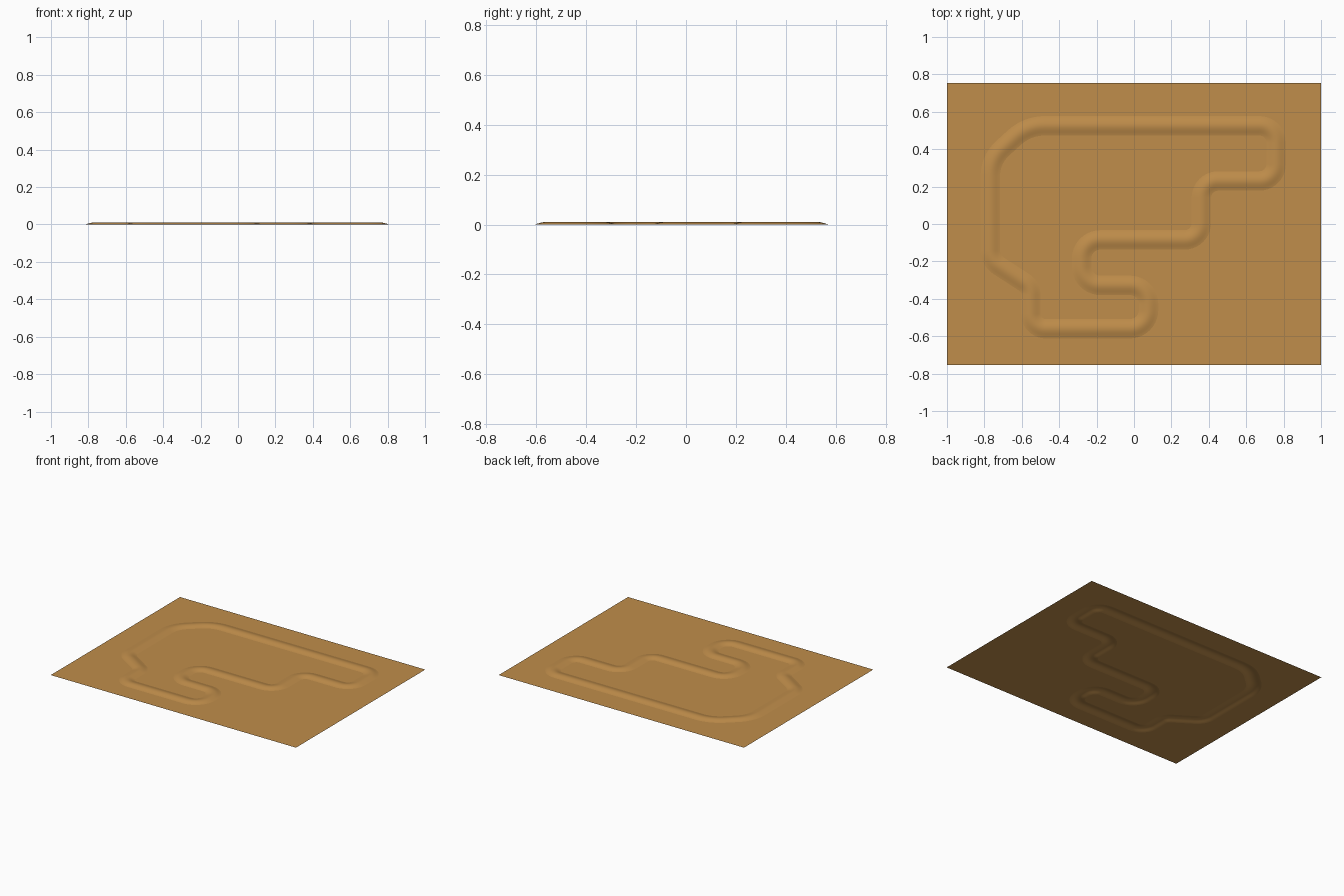
import bpy, bmesh, math
from mathutils import Vector

if "Cube" in bpy.data.objects:
    bpy.data.objects.remove(bpy.data.objects["Cube"])

WIDTH, DEPTH = 2.0, 1.506
HALF, HEIGHT, STEPS = 0.052, 0.011, 12

mat = bpy.data.materials.new("tan cardboard")
mat.diffuse_color = (0.53, 0.27, 0.07, 1)
mat.use_nodes = True
mat.node_tree.nodes["Principled BSDF"].inputs["Base Color"].default_value = mat.diffuse_color

# centre line corners of the closed bead: x, y, bend radius
corners = [(-0.57, 0.525, 0.24), (0.76, 0.525, 0.09), (0.76, 0.23, 0.09),
           (0.36, 0.23, 0.09), (0.36, -0.085, 0.09), (-0.28, -0.085, 0.1),
           (-0.28, -0.328, 0.1), (0.078, -0.328, 0.1), (0.078, -0.56, 0.1),
           (-0.552, -0.56, 0.08), (-0.552, -0.335, 0.08), (-0.768, -0.195, 0.1),
           (-0.768, 0.345, 0.2)]


def rounded_path(pts):
    """Points with normals along the loop, each corner an arc."""
    path = []
    n = len(pts)
    for i, (x, y, r) in enumerate(pts):
        p = Vector((x, y))
        a = (p - Vector(pts[i - 1][:2])).normalized()
        b = (Vector(pts[(i + 1) % n][:2]) - p).normalized()
        turn = math.atan2(a.x * b.y - a.y * b.x, a.dot(b))
        side = 1 if turn > 0 else -1
        start = p - a * r * math.tan(abs(turn) / 2)
        left = Vector((-a.y, a.x))
        centre = start + left * r * side
        for k in range(11):
            t = turn * k / 10
            nrm = Vector((left.x * math.cos(t) - left.y * math.sin(t),
                          left.x * math.sin(t) + left.y * math.cos(t)))
            path.append((centre - nrm * r * side, nrm))
    return path


bm = bmesh.new()

# raised bead swept along the path, with a soft rounded profile
rings = []
for p, nrm in rounded_path(corners):
    ring = []
    for k in range(STEPS + 1):
        s = 2 * k / STEPS - 1
        q = p + nrm * HALF * s
        ring.append(bm.verts.new((q.x, q.y, HEIGHT * math.cos(s * math.pi / 2) ** 1.4
                                  if abs(s) < 1 else 0)))
    rings.append(ring)
for i, ring in enumerate(rings):
    prev = rings[i - 1]
    for k in range(STEPS):
        f = bm.faces.new((prev[k], prev[k + 1], ring[k + 1], ring[k]))
        f.smooth = True


# flat sheet inside and outside the bead
def loop_edges(k):
    return [bm.edges.get((rings[i - 1][k], rings[i][k])) for i in range(len(rings))]


rim = [bm.verts.new((sx * WIDTH / 2, sy * DEPTH / 2, 0))
       for sx, sy in ((-1, -1), (1, -1), (1, 1), (-1, 1))]
rim_edges = [bm.edges.new((rim[i - 1], rim[i])) for i in range(4)]
# left side of this clockwise path is the outside
for edges in (loop_edges(STEPS) + rim_edges, loop_edges(0)):
    bmesh.ops.triangle_fill(bm, edges=edges, use_beauty=True, normal=(0, 0, 1))
for f in bm.faces:
    f.normal_update()
    if f.normal.z < 0:
        f.normal_flip()

mesh = bpy.data.meshes.new("embossed_sheet")
bm.to_mesh(mesh)
bm.free()
mesh.materials.append(mat)
obj = bpy.data.objects.new("embossed_sheet", mesh)
bpy.context.collection.objects.link(obj)
